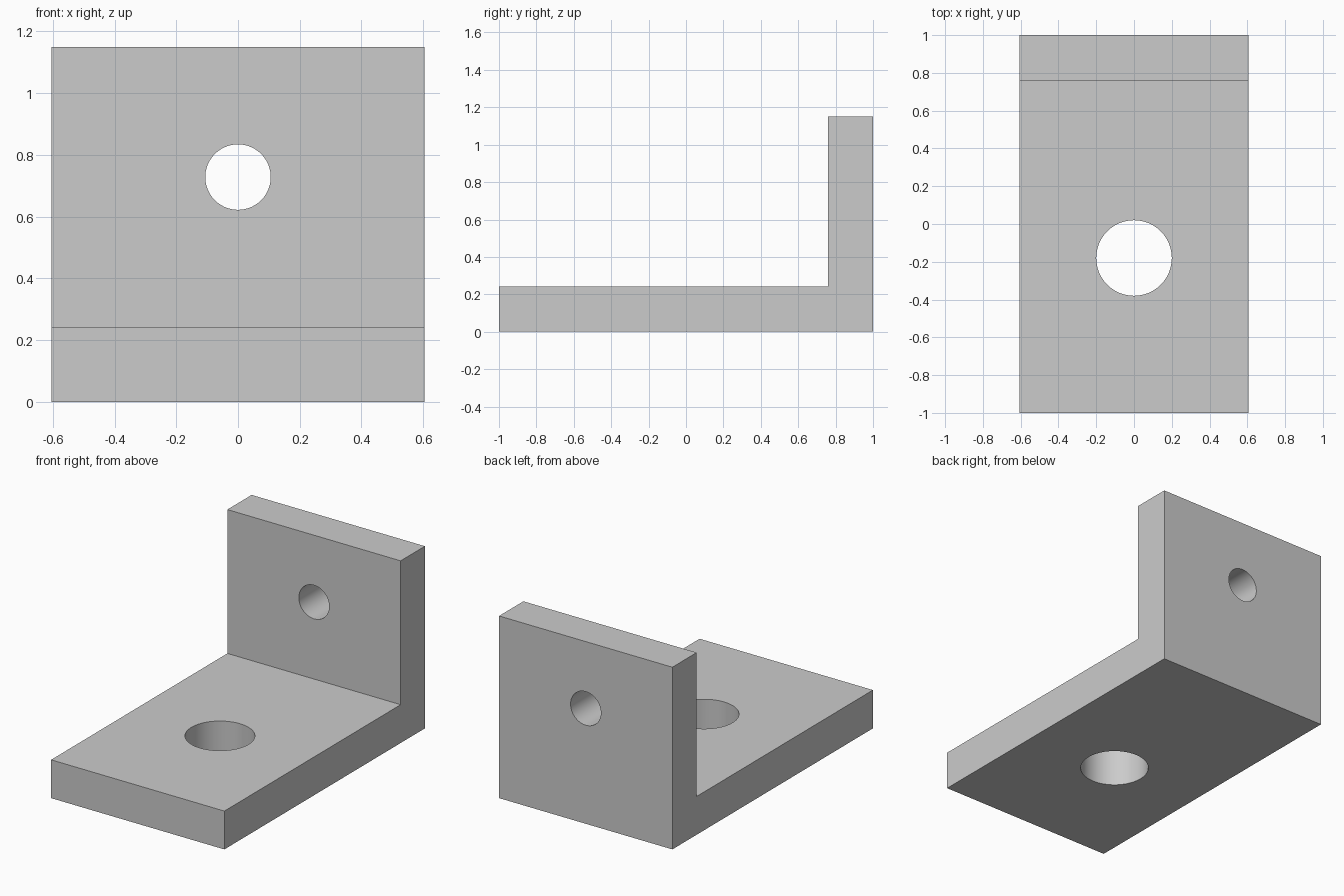
import bpy
import bmesh
import math

cube = bpy.data.objects.get("Cube")
if cube:
    bpy.data.objects.remove(cube, do_unlink=True)

HALF_WIDTH, HEIGHT, THICK = 0.605, 1.15, 0.242

# Plain grey metal
grey = bpy.data.materials.new("grey metal")
grey.use_nodes = True
colour = (0.6, 0.6, 0.6, 1)
grey.diffuse_color = colour
grey.node_tree.nodes["Principled BSDF"].inputs["Base Color"].default_value = colour

# L-shaped side profile (y, z), extruded across the width
profile = [(-1, 0), (1, 0), (1, HEIGHT), (1 - THICK, HEIGHT),
           (1 - THICK, THICK), (-1, THICK)]
bm = bmesh.new()
side = bm.faces.new([bm.verts.new((-HALF_WIDTH, y, z)) for y, z in profile])
ext = bmesh.ops.extrude_face_region(bm, geom=[side])
verts = [v for v in ext["geom"] if isinstance(v, bmesh.types.BMVert)]
bmesh.ops.translate(bm, verts=verts, vec=(2 * HALF_WIDTH, 0, 0))
bmesh.ops.recalc_face_normals(bm, faces=bm.faces)
mesh = bpy.data.meshes.new("angle_bracket")
bm.to_mesh(mesh)
bm.free()
mesh.materials.append(grey)
bracket = bpy.data.objects.new("angle_bracket", mesh)
bpy.context.collection.objects.link(bracket)


def drill(name, radius, location, rotation=(0, 0, 0)):
    """Cut a round hole through the bracket."""
    bpy.ops.mesh.primitive_cylinder_add(vertices=96, radius=radius, depth=0.6,
                                        location=location, rotation=rotation)
    cutter = bpy.context.object
    cutter.name = name
    cutter.data.materials.append(grey)
    bpy.ops.object.select_all(action="DESELECT")
    bracket.select_set(True)
    bpy.context.view_layer.objects.active = bracket
    cut = bracket.modifiers.new(name, "BOOLEAN")
    cut.operation = "DIFFERENCE"
    cut.solver = "EXACT"
    cut.object = cutter
    bpy.ops.object.modifier_apply(modifier=cut.name)
    bpy.data.objects.remove(cutter, do_unlink=True)


# Large hole in the base plate, small hole in the upright plate
drill("base_hole", 0.2, (0, -0.18, THICK / 2))
drill("upright_hole", 0.106, (0, 1 - THICK / 2, 0.728), (math.pi / 2, 0, 0))

# Smooth hole walls, crisp plate edges
bpy.ops.object.shade_smooth_by_angle(angle=math.radians(30))
